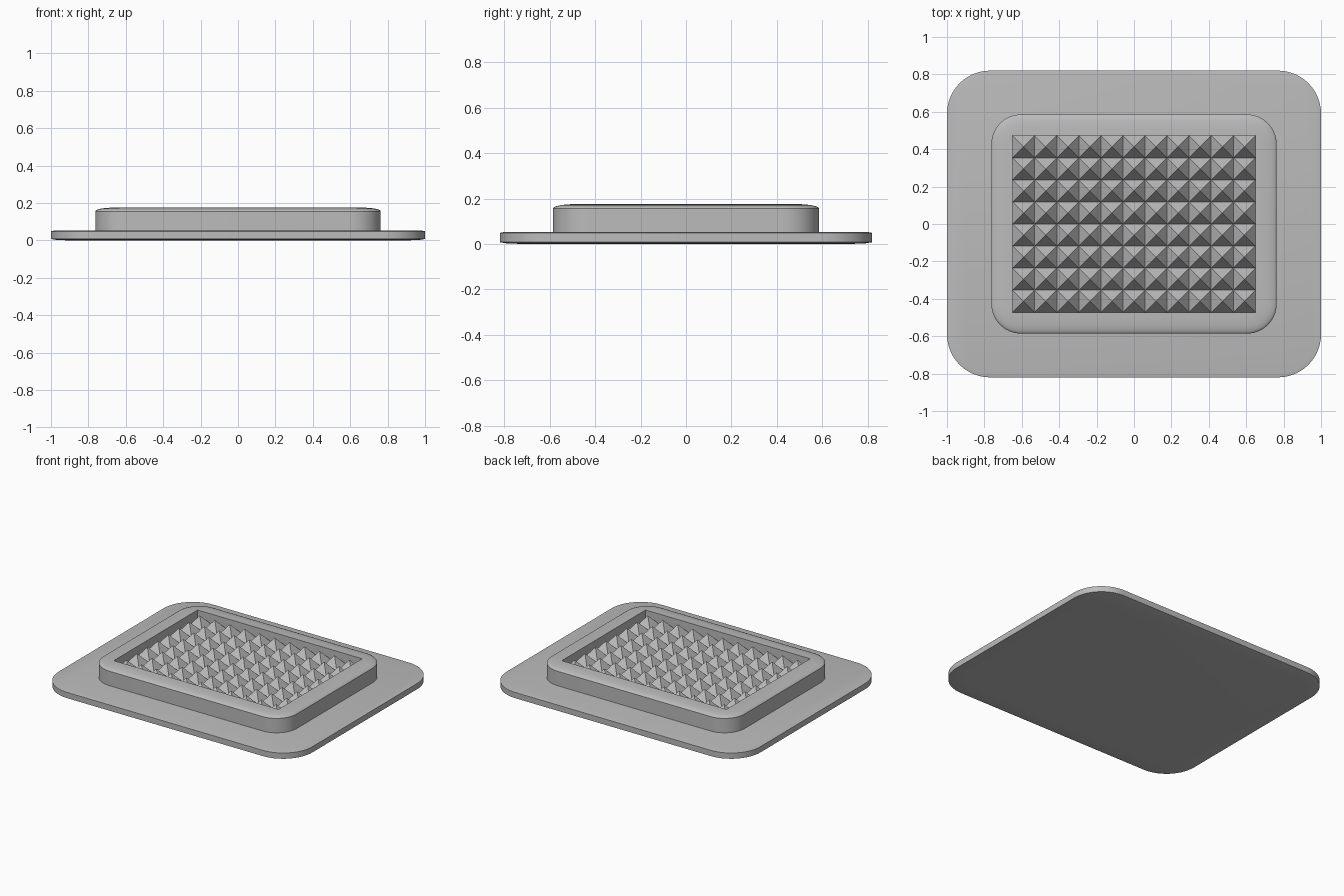
import bpy, bmesh, math

cube = bpy.data.objects.get("Cube")
if cube:
    bpy.data.objects.remove(cube, do_unlink=True)

# One neutral grey for everything
grey = bpy.data.materials.new("plain_grey")
grey.use_nodes = True
grey.diffuse_color = (0.5, 0.5, 0.5, 1)
grey.node_tree.nodes["Principled BSDF"].inputs["Base Color"].default_value = (0.5, 0.5, 0.5, 1)

STEPS = 14             # segments per rounded corner
PITCH = 0.118          # stud spacing
COLS, ROWS = 11, 8
IN_X, IN_Y = COLS * PITCH / 2, ROWS * PITCH / 2
PLATE_TOP, FLOOR, TOP = 0.053, 0.1, 0.176


def rounded_rect(hx, hy, radius):
    """Outline of a rounded rectangle, counter-clockwise."""
    pts = []
    for corner, (sx, sy) in enumerate([(1, 1), (-1, 1), (-1, -1), (1, -1)]):
        for i in range(STEPS + 1):
            a = math.pi / 2 * (corner + i / STEPS)
            pts.append((sx * (hx - radius) + radius * math.cos(a),
                        sy * (hy - radius) + radius * math.sin(a)))
    return pts


def finish(bm, name, smooth_angle=None):
    bmesh.ops.remove_doubles(bm, verts=bm.verts, dist=1e-5)
    bmesh.ops.recalc_face_normals(bm, faces=bm.faces)
    mesh = bpy.data.meshes.new(name)
    bm.to_mesh(mesh)
    bm.free()
    mesh.materials.append(grey)
    obj = bpy.data.objects.new(name, mesh)
    bpy.context.collection.objects.link(obj)
    if smooth_angle:
        bpy.ops.object.select_all(action='DESELECT')
        obj.select_set(True)
        bpy.context.view_layer.objects.active = obj
        bpy.ops.object.shade_smooth_by_angle(angle=math.radians(smooth_angle))
    return obj


def loft(name, sections, ring=False):
    """Skin (hx, hy, radius, z) sections; cap the ends or close into a ring."""
    bm = bmesh.new()
    loops = [[bm.verts.new((x, y, z)) for x, y in rounded_rect(hx, hy, r)]
             for hx, hy, r, z in sections]
    pairs = list(zip(loops, loops[1:]))
    if ring:
        pairs.append((loops[-1], loops[0]))
    else:
        bm.faces.new(loops[0])
        bm.faces.new(loops[-1])
    for a, b in pairs:
        for i in range(len(a)):
            j = (i + 1) % len(a)
            bm.faces.new((a[i], a[j], b[j], b[i]))
    return finish(bm, name, 30)


# Base plate with barely softened edges
loft("base_plate", [(1 - d, 0.82 - d, 0.23 - d, z) for d, z in
                    [(0.1, 0), (0.03, 0.003), (0, 0.008), (0, 0.049), (0.02, PLATE_TOP)]])

# Raised frame: straight outer wall, domed rim, sharp-cornered opening
rim = [(0, PLATE_TOP), (0, 0.156), (0.004, 0.161), (0.014, 0.166),
       (0.035, 0.171), (0.06, 0.174), (0.085, 0.1755)]
frame = [(0.763 - d, 0.586 - d, 0.16 - d, z) for d, z in rim]
frame += [(IN_X, IN_Y, 0, TOP), (IN_X, IN_Y, 0, PLATE_TOP)]
loft("raised_frame", frame, ring=True)

# Field of pyramid studs inside the frame
bm = bmesh.new()
h = PITCH / 2
for c in range(COLS):
    for r in range(ROWS):
        x, y = -IN_X + h + c * PITCH, -IN_Y + h + r * PITCH
        tip = bm.verts.new((x, y, TOP - 0.001))
        base = [bm.verts.new((x + sx * h, y + sy * h, FLOOR))
                for sx, sy in [(-1, -1), (1, -1), (1, 1), (-1, 1)]]
        for i in range(4):
            bm.faces.new((base[i], base[(i + 1) % 4], tip))
finish(bm, "pyramid_studs")
